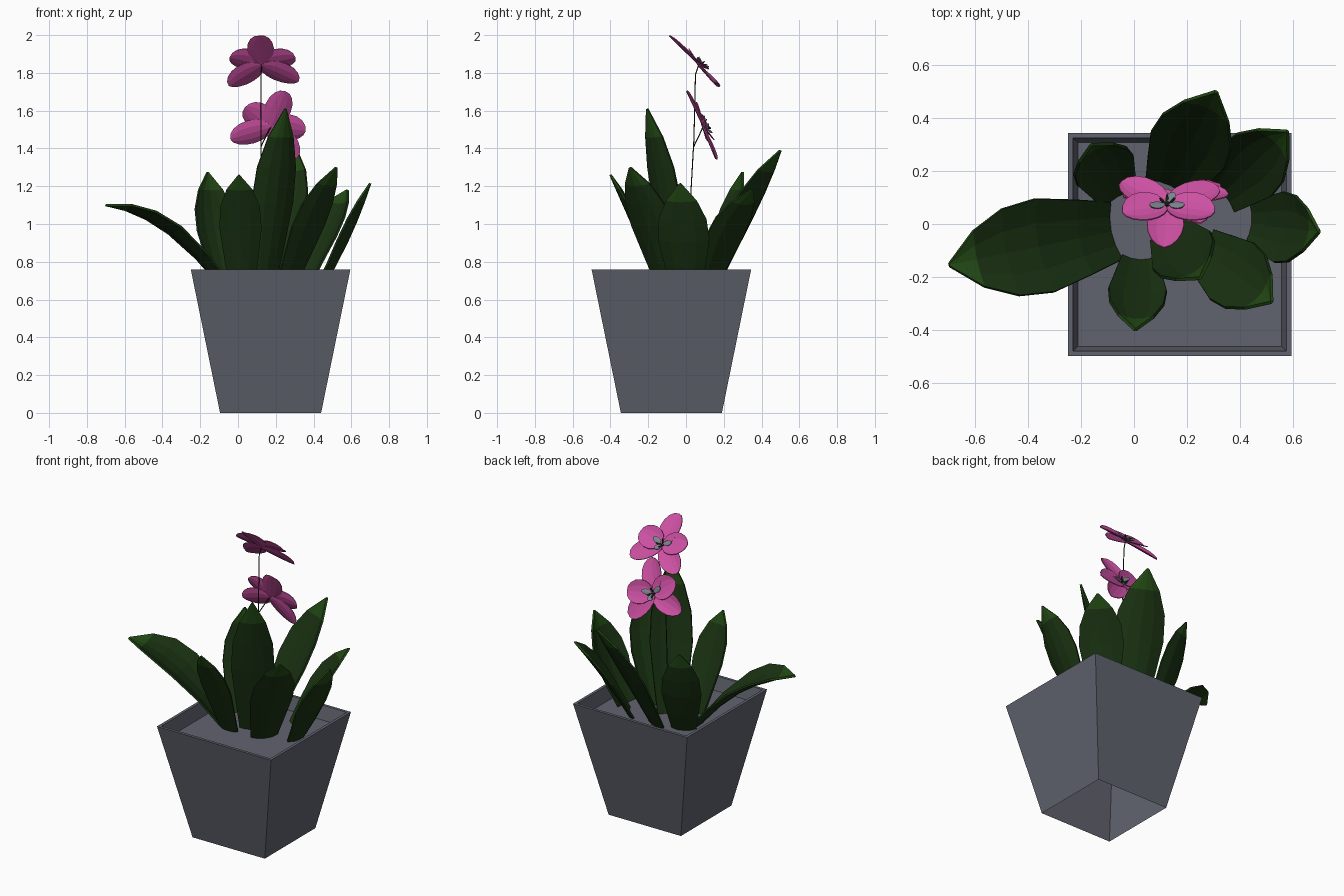
import bpy, bmesh, math
from mathutils import Vector

if "Cube" in bpy.data.objects:
    bpy.data.objects.remove(bpy.data.objects["Cube"])


def material(name, rgb):
    m = bpy.data.materials.new(name)
    m.diffuse_color = (*rgb, 1)
    m.use_nodes = True
    m.node_tree.nodes["Principled BSDF"].inputs["Base Color"].default_value = m.diffuse_color
    return m


GREEN = material("leaf_green", (0.010, 0.032, 0.006))
TIP = material("leaf_tip_green", (0.016, 0.065, 0.007))
PINK = material("petal_pink", (0.60, 0.08, 0.36))
DARK = material("stem_dark", (0.012, 0.018, 0.008))
SLATE = material("pot_slate", (0.12, 0.125, 0.158))
LIP = material("lip_grey", (0.20, 0.23, 0.27))


def finish(bm, name, mats, thickness=0):
    bmesh.ops.remove_doubles(bm, verts=bm.verts, dist=1e-5)
    me = bpy.data.meshes.new(name)
    for m in mats:
        me.materials.append(m)
    bm.to_mesh(me)
    bm.free()
    ob = bpy.data.objects.new(name, me)
    bpy.context.collection.objects.link(ob)
    if thickness:
        s = ob.modifiers.new("thickness", 'SOLIDIFY')
        s.thickness = thickness
        s.offset = 0
    return ob


def blade(bm, centers, side, widths, cup, across=4, tip_index=0):
    """Strip of quads along a centre line, with the edges lifted to form a trough."""
    rows = []
    for i, (c, w) in enumerate(zip(centers, widths)):
        tangent = centers[min(i + 1, len(centers) - 1)] - centers[max(i - 1, 0)]
        normal = side.cross(tangent).normalized()
        row = []
        for k in range(across + 1):
            u = 2 * k / across - 1
            row.append(bm.verts.new(c + side * (u * w / 2) + normal * (cup * w * u * u)))
        rows.append(row)
    for i, (a, b) in enumerate(zip(rows, rows[1:])):
        for k in range(across):
            f = bm.faces.new((a[k], a[k + 1], b[k + 1], b[k]))
            f.material_index = tip_index if i == len(rows) - 2 else 0


# Pot: tapered square shell, open below, with rim and recessed soil
cx, cy = 0.1725, -0.0775
bm = bmesh.new()
rings = []
for half, z in [(0.2675, 0), (0.4225, 0.76), (0.4035, 0.76), (0.385, 0.67)]:
    rings.append([bm.verts.new((cx + sx * half, cy + sy * half, z))
                  for sx, sy in [(-1, -1), (1, -1), (1, 1), (-1, 1)]])
for a, b in zip(rings, rings[1:]):
    for k in range(4):
        j = (k + 1) % 4
        bm.faces.new((a[k], a[j], b[j], b[k]))
bm.faces.new(rings[-1])
finish(bm, "pot", [SLATE])

# Leaves: base xy, tip xyz, greatest width, upward bow, outward bow
LEAVES = {
    "leaf_left": ((-0.09, -0.03), (-0.70, -0.155, 1.10), 0.36, 0.17, 0),
    "leaf_front_left": ((0.02, -0.14), (0.005, -0.40, 1.26), 0.22, 0.07, 0.03),
    "leaf_front_tall": ((0.14, -0.04), (0.25, -0.205, 1.61), 0.26, 0.03, 0.03),
    "leaf_front_right": ((0.27, -0.10), (0.52, -0.295, 1.30), 0.27, 0.04, 0.03),
    "leaf_right": ((0.45, 0.0), (0.70, -0.03, 1.215), 0.27, -0.02, 0.03),
    "leaf_back_right": ((0.34, 0.12), (0.58, 0.35, 1.18), 0.27, 0.04, 0.0),
    "leaf_back": ((0.14, 0.15), (0.31, 0.50, 1.39), 0.31, 0.03, 0.01),
    "leaf_back_left": ((-0.06, 0.11), (-0.16, 0.30, 1.275), 0.24, 0.02, 0.07),
}
PROFILE = [(0, 0.62), (0.2, 0.8), (0.45, 1.0), (0.65, 0.93), (0.83, 0.6), (1, 0.03)]
for name, (base, tip, width, bow, outward) in LEAVES.items():
    a, c = Vector((*base, 0.67)), Vector(tip)
    out = c - a
    out.z = 0
    out.normalize()
    b = (a + c) / 2 + Vector((0, 0, bow)) + out * outward
    side = Vector((out.y, -out.x, 0))
    centers = [a * (1 - t) ** 2 + b * (2 * t * (1 - t)) + c * t * t for t, _ in PROFILE]
    bm = bmesh.new()
    blade(bm, centers, side, [width * w for _, w in PROFILE], 0.13, tip_index=1)
    finish(bm, name, [GREEN, TIP], 0.012)


# Flowers: five oval petals, grey lip pieces and dark stamens
def flower(name, center, normal, turn):
    o, n = Vector(center), Vector(normal).normalized()
    right = Vector((1, 0, 0))
    up = right.cross(n).normalized()
    if up.z < 0:
        up = -up

    def oval(bm, angle, start, length, width, lift0, lift1, cup):
        a = math.radians(angle + turn)
        d = right * math.cos(a) + up * math.sin(a)
        s = n.cross(d)
        pts, ws = [], []
        for i in range(9):
            p = (1 - math.cos(math.pi * i / 8)) / 2
            pts.append(o + d * (start + (length - start) * p) + n * (lift0 + (lift1 - lift0) * p))
            ws.append(max(0.002, width * math.sin(math.pi * i / 8)))
        blade(bm, pts, s, ws, cup)

    bm = bmesh.new()
    for ang, length, width, lift in [(93, 0.22, 0.14, 0.0), (165, 0.175, 0.15, 0.012),
                                     (220, 0.225, 0.135, -0.012), (14, 0.185, 0.15, 0.012),
                                     (-30, 0.225, 0.135, -0.012)]:
        oval(bm, ang, 0.0, length, width, lift / 3, lift, -0.11)
    finish(bm, name + "_petals", [PINK], 0.004)

    bm = bmesh.new()
    for ang, length in [(20, 0.07), (160, 0.07), (-60, 0.05)]:
        oval(bm, ang, 0.01, length, 0.034, 0.015, 0.03, 0.1)
    finish(bm, name + "_lip", [LIP], 0.006)

    bm = bmesh.new()
    for ang in (90, 200, 270, 340):
        oval(bm, ang, 0.0, 0.03, 0.010, 0.0, 0.035, 0.1)
    finish(bm, name + "_stamens", [DARK], 0.004)


flower("upper_flower", (0.125, 0.067, 1.842), (0, 0.70, 0.71), 0)
flower("lower_flower", (0.175, 0.09, 1.515), (0, 0.90, 0.42), -23)


# Stem and its side branch
def tube(name, pts, radius):
    cu = bpy.data.curves.new(name, 'CURVE')
    cu.dimensions = '3D'
    cu.bevel_depth = radius
    cu.bevel_resolution = 1
    sp = cu.splines.new('POLY')
    sp.points.add(len(pts) - 1)
    for p, co in zip(sp.points, pts):
        p.co = (*co, 1)
    cu.materials.append(DARK)
    ob = bpy.data.objects.new(name, cu)
    bpy.context.collection.objects.link(ob)


tube("stem", [(0.13, 0.0, 0.66), (0.125, 0.025, 1.15), (0.122, 0.042, 1.45),
              (0.122, 0.05, 1.79), (0.125, 0.067, 1.842)], 0.003)
tube("branch", [(0.122, 0.041, 1.41), (0.15, 0.07, 1.47), (0.175, 0.09, 1.515)], 0.003)
